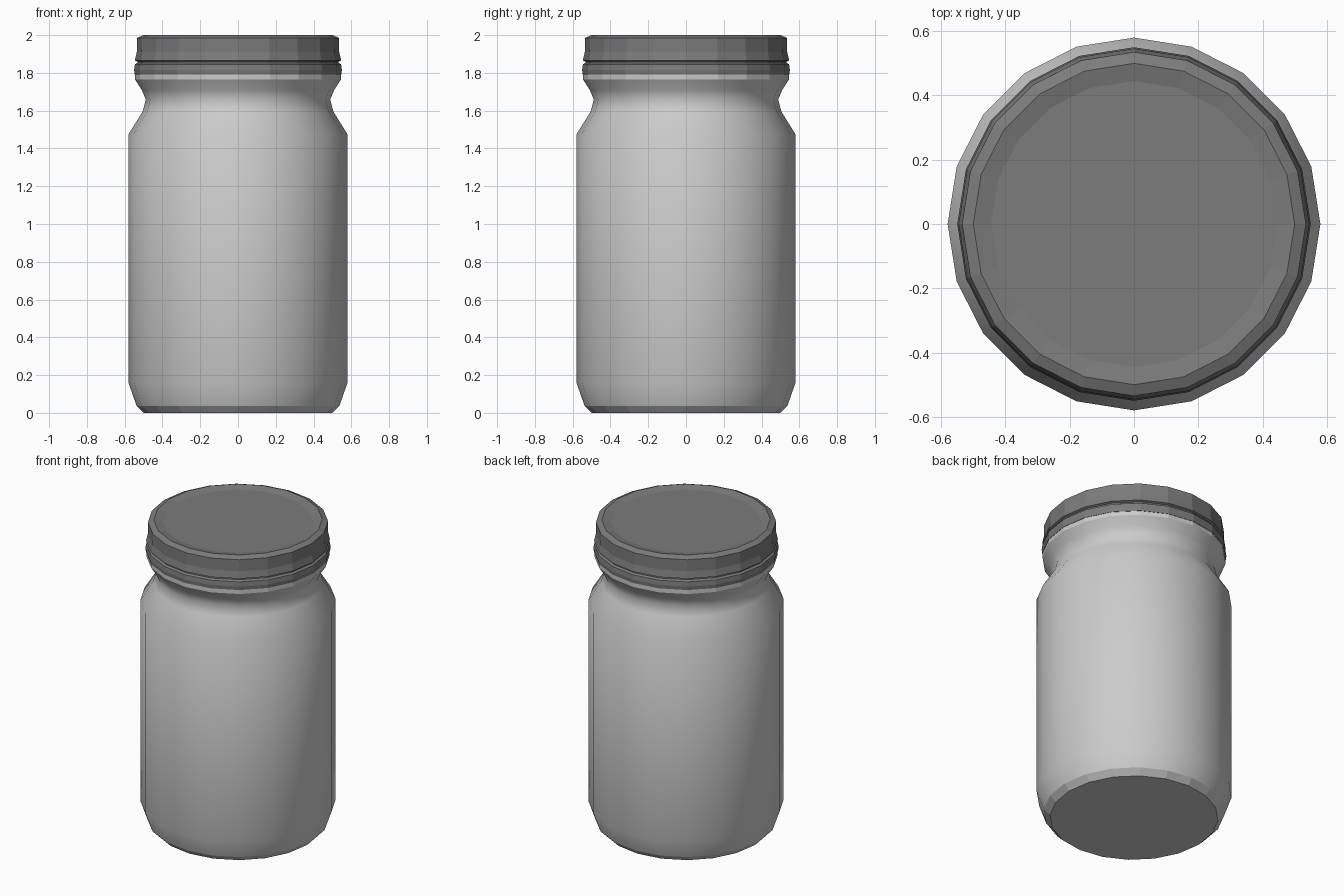
import bpy, bmesh, math

if "Cube" in bpy.data.objects:
    bpy.data.objects.remove(bpy.data.objects["Cube"])

SIDES = 20

def lathe(name, profile, smooth_z=None, color=None):
    """Revolve (radius, z) points listed bottom to top; both ends are capped."""
    bm = bmesh.new()
    rings = []
    for r, z in profile:
        rings.append([bm.verts.new((r * math.cos(2 * math.pi * i / SIDES),
                                    r * math.sin(2 * math.pi * i / SIDES), z))
                      for i in range(SIDES)])
    for a, b in zip(rings, rings[1:]):
        for i in range(SIDES):
            j = (i + 1) % SIDES
            f = bm.faces.new((a[i], a[j], b[j], b[i]))
            z = f.calc_center_median().z
            f.smooth = bool(smooth_z and smooth_z[0] < z < smooth_z[1])
    bm.faces.new(rings[0][::-1])
    bm.faces.new(rings[-1])
    me = bpy.data.meshes.new(name)
    bm.to_mesh(me)
    bm.free()
    ob = bpy.data.objects.new(name, me)
    bpy.context.collection.objects.link(ob)
    if color:
        mat = bpy.data.materials.new(name + "_grey")
        mat.diffuse_color = color
        mat.use_nodes = True
        mat.node_tree.nodes["Principled BSDF"].inputs["Base Color"].default_value = mat.diffuse_color
        me.materials.append(mat)
    return ob

# Jar: chamfered base, straight wall, shoulder, waisted neck and rim collar
lathe("jar_body", [
    (0.50, 0.0), (0.537, 0.037), (0.58, 0.16), (0.58, 1.475),
    (0.505, 1.595), (0.488, 1.66), (0.51, 1.71), (0.545, 1.765),
    (0.545, 1.792), (0.53, 1.80)], smooth_z=(0.04, 1.75))

# Lid: lower rolled bead, groove, flared skirt, bevelled rim, shallow recessed top
lathe("lid", [
    (0.535, 1.79), (0.547, 1.792), (0.55, 1.815), (0.546, 1.845),
    (0.533, 1.853), (0.533, 1.86), (0.546, 1.866), (0.536, 1.91),
    (0.535, 1.985), (0.50, 2.0), (0.445, 1.988)],
    color=(0.2, 0.2, 0.2, 1))
